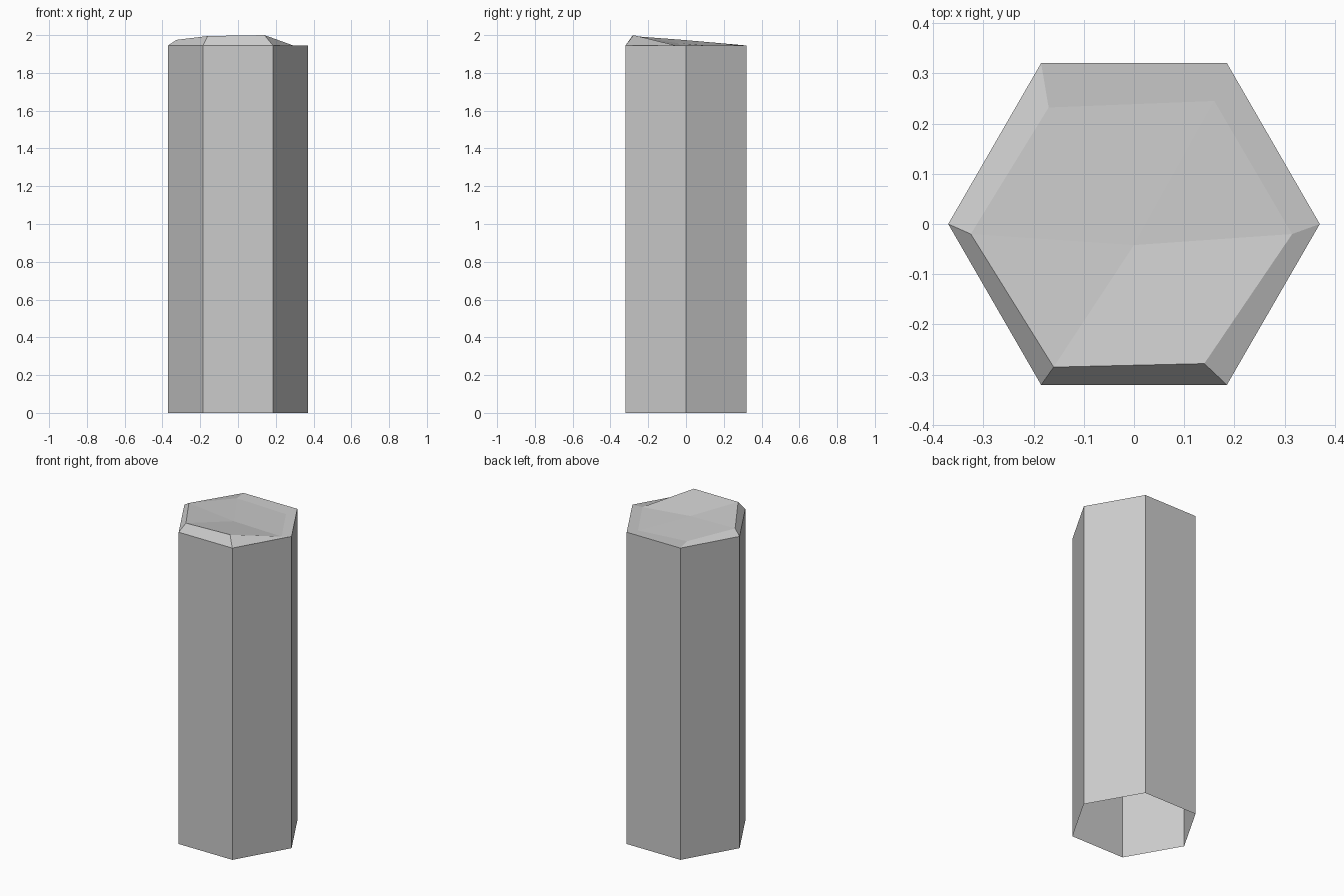
import bpy, bmesh
from math import cos, sin, pi

if "Cube" in bpy.data.objects:
    bpy.data.objects.remove(bpy.data.objects["Cube"])

R, RIM = 0.37, 1.945

bm = bmesh.new()


def hexagon(z):
    return [bm.verts.new((R * cos(i * pi / 3), R * sin(i * pi / 3), z)) for i in range(6)]


def bridge(lower, upper):
    for i in range(6):
        j = (i + 1) % 6
        bm.faces.new((lower[i], lower[j], upper[j], upper[i]))


# Hexagonal column walls, open at the bottom
base = hexagon(0)
rim = hexagon(RIM)
bridge(base, rim)

# Uneven, tilted rock cap: inner ring (counter-clockwise from +x) and centre
ring = [(0.315, -0.02, 1.937), (0.16, 0.245, 1.934), (-0.17, 0.232, 1.950),
        (-0.325, -0.02, 1.975), (-0.16, -0.285, 1.995), (0.14, -0.278, 2.0)]
cap = [bm.verts.new(p) for p in ring]
bridge(rim, cap)
centre = bm.verts.new((0, -0.042, 1.957))
for i in range(6):
    # the two front-right triangles form one facet from back-left to right
    if i not in (4, 5):
        bm.faces.new((cap[i], cap[(i + 1) % 6], centre))
bm.faces.new((cap[4], cap[5], cap[0], centre))

mesh = bpy.data.meshes.new("stone_column")
bm.to_mesh(mesh)
bm.free()
column = bpy.data.objects.new("stone_column", mesh)
bpy.context.collection.objects.link(column)
